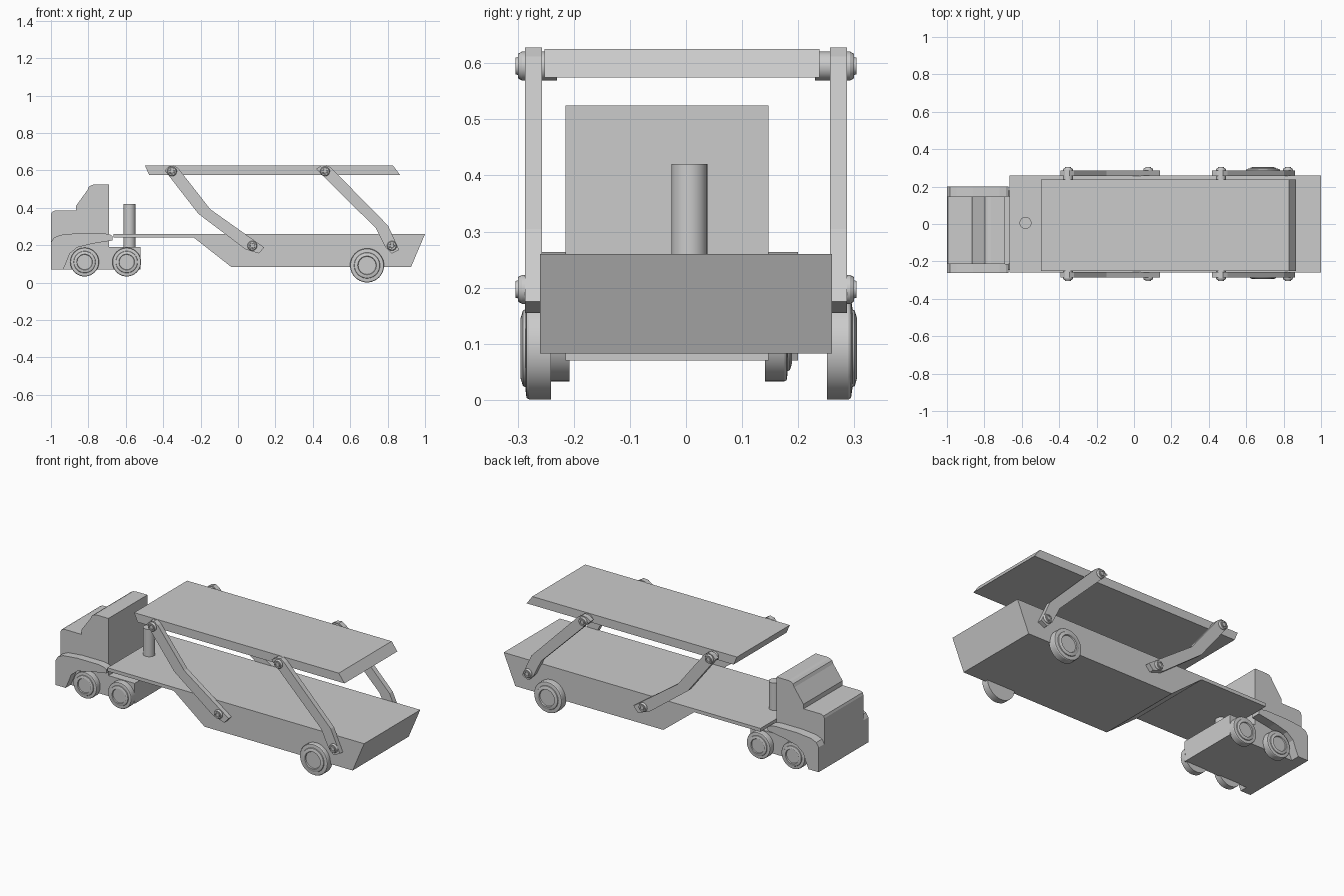
import bpy, bmesh
from math import cos, sin, tau

if "Cube" in bpy.data.objects:
    bpy.data.objects.remove(bpy.data.objects["Cube"])


def finish(name, bm, smooth=False):
    bmesh.ops.recalc_face_normals(bm, faces=bm.faces)
    me = bpy.data.meshes.new(name)
    bm.to_mesh(me)
    bm.free()
    ob = bpy.data.objects.new(name, me)
    bpy.context.collection.objects.link(ob)
    if smooth:
        bpy.ops.object.select_all(action='DESELECT')
        bpy.context.view_layer.objects.active = ob
        ob.select_set(True)
        bpy.ops.object.shade_smooth_by_angle(angle=0.5)
    return ob


def prism(name, pts, y0, y1):
    """Side profile (x, z) extruded from y0 to y1."""
    bm = bmesh.new()
    a = [bm.verts.new((x, y0, z)) for x, z in pts]
    b = [bm.verts.new((x, y1, z)) for x, z in pts]
    bm.faces.new(a)
    bm.faces.new(b[::-1])
    n = len(pts)
    for i in range(n):
        j = (i + 1) % n
        bm.faces.new((a[i], b[i], b[j], a[j]))
    return finish(name, bm)


def lathe(name, origin, side, prof, n=40):
    """Profile (radius, outward offset) spun about the y axis, ends capped."""
    bm = bmesh.new()
    ox, oy, oz = origin
    rings = [[bm.verts.new((ox + r * cos(tau * k / n), oy + side * d,
                            oz + r * sin(tau * k / n))) for k in range(n)]
             for r, d in prof]
    for p, q in zip(rings, rings[1:]):
        for k in range(n):
            m = (k + 1) % n
            bm.faces.new((p[k], p[m], q[m], q[k]))
    bm.faces.new(rings[0])
    bm.faces.new(rings[-1])
    return finish(name, bm, True)


def wheel(name, x, y, z, side, R, w):
    lathe(name, (x, y, z), side, [
        (R, 0), (R, w * 0.72), (R * 0.97, w * 0.8), (R * 0.8, w * 0.84),
        (R * 0.76, w * 0.84), (R * 0.74, w * 0.92), (R * 0.58, w),
        (R * 0.55, w), (R * 0.52, w * 0.88)])


# tractor: cab, chassis and fenders
CY0, CY1 = -0.215, 0.147
prism("cab", [(-1, 0.07), (-1, 0.365), (-0.995, 0.378), (-0.98, 0.385),
              (-0.865, 0.385), (-0.865, 0.412), (-0.805, 0.495),
              (-0.797, 0.513), (-0.782, 0.522), (-0.765, 0.525),
              (-0.69, 0.525), (-0.69, 0.07)], CY0, CY1)
prism("chassis", [(-0.69, 0.07), (-0.69, 0.19), (-0.52, 0.19), (-0.52, 0.07)], CY0, CY1)
fender = [(-1, 0.07), (-1, 0.215), (-0.985, 0.24), (-0.95, 0.255), (-0.86, 0.264),
          (-0.72, 0.264), (-0.685, 0.258), (-0.67, 0.248), (-0.67, 0.226),
          (-0.78, 0.208), (-0.86, 0.188), (-0.9, 0.155), (-0.915, 0.115), (-0.935, 0.07)]
prism("fender_right", fender, -0.261, CY0)
prism("fender_left", fender, CY1, 0.2)

# tractor wheels
for i, x in enumerate((-0.82, -0.595)):
    wheel(f"tractor_wheel_right_{i}", x, -0.208, 0.11, -1, 0.077, 0.048)
    wheel(f"tractor_wheel_left_{i}", x, 0.141, 0.11, 1, 0.077, 0.048)

# upright post behind the cab
bm = bmesh.new()
bmesh.ops.create_cone(bm, cap_ends=True, segments=32, radius1=0.032, radius2=0.032, depth=0.23)
bmesh.ops.translate(bm, verts=bm.verts, vec=(-0.58, 0.006, 0.305))
finish("coupling_post", bm, True)

# trailer body and raised deck
prism("trailer_body", [(-0.665, 0.26), (1, 0.26), (0.925, 0.083), (-0.035, 0.083),
                       (-0.235, 0.24), (-0.665, 0.24)], -0.26, 0.26)
prism("upper_deck", [(-0.497, 0.625), (0.83, 0.625), (0.867, 0.575), (-0.475, 0.575)],
      -0.252, 0.238)

# bent lifting arms, pivots and trailer wheels on both sides
front_arm = [(-0.392, 0.6), (-0.37, 0.622), (-0.345, 0.628), (-0.32, 0.612), (-0.148, 0.392),
             (0.14, 0.188), (0.112, 0.156), (0.04, 0.178), (-0.212, 0.368)]
rear_arm = [(0.418, 0.607), (0.445, 0.625), (0.475, 0.628), (0.5, 0.612), (0.802, 0.305),
            (0.862, 0.175), (0.822, 0.155), (0.788, 0.19), (0.738, 0.29)]
for tag, s in (("right", -1), ("left", 1)):
    prism("front_arm_" + tag, front_arm, s * 0.257, s * 0.287)
    prism("rear_arm_" + tag, rear_arm, s * 0.257, s * 0.287)
    for i, (x, z) in enumerate(((-0.353, 0.595), (0.076, 0.197), (0.465, 0.595), (0.823, 0.197))):
        y = 0.23 if z > 0.5 else 0.255
        e = 0.286 - y
        lathe(f"pivot_{tag}_{i}", (x, s * y, z), s, [
            (0.026, 0), (0.026, e + 0.006), (0.022, e + 0.013), (0.016, e + 0.013),
            (0.015, e + 0.018), (0.011, e + 0.018), (0.01, e + 0.014)], 24)
    wheel("trailer_wheel_" + tag, 0.69, 0.251 if s > 0 else -0.241, 0.092, s, 0.091, 0.054)
